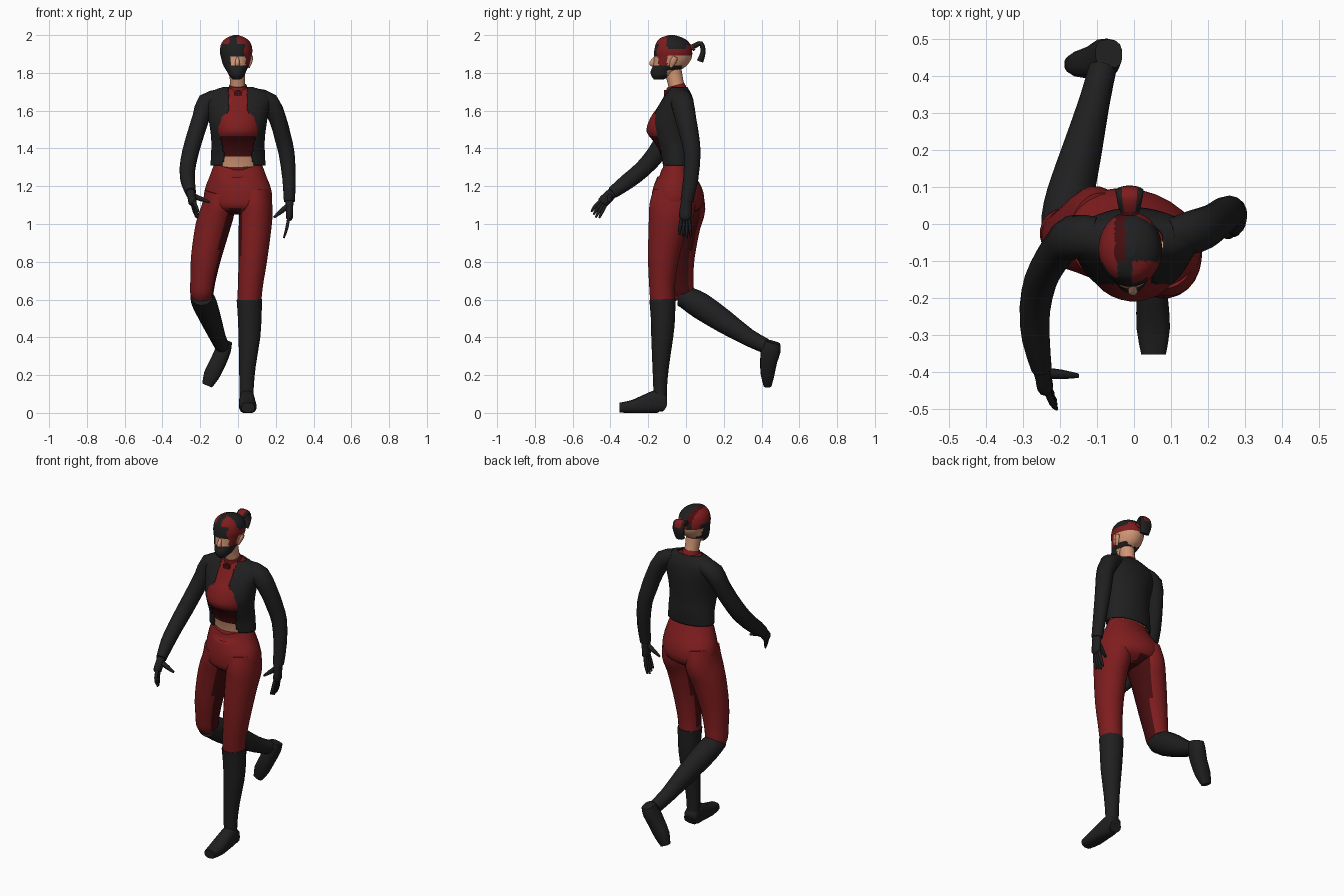
import bpy, bmesh, math
from mathutils import Vector


def mat(name, c):
    m = bpy.data.materials.new(name)
    m.diffuse_color = (*c, 1)
    return m


RED = mat("red cloth", (0.21, 0.012, 0.013))
BLACK = mat("black cloth", (0.014, 0.014, 0.0145))
SKIN = mat("skin", (0.65, 0.31, 0.18))
DARK = mat("dark red", (0.06, 0.004, 0.005))


def spline(pts, k):
    """Catmull-Rom resampling of ring rows, k steps per span."""
    if k == 1:
        return pts
    out = []
    for i in range(len(pts) - 1):
        a, b = pts[max(i - 1, 0)], pts[i]
        c, d = pts[i + 1], pts[min(i + 2, len(pts) - 1)]
        for s in range(k):
            t = s / k
            out.append([0.5 * (2 * q + (r - p) * t + (2 * p - 5 * q + 4 * r - w) * t * t
                               + (3 * q - p - 3 * r + w) * t ** 3) for p, q, r, w in zip(a, b, c, d)])
    return out + [pts[-1]]


def loft(name, pts, mats, n=14, k=2, flat=False, power=1.0, rule=None, drop=None, tweak=None, thick=0):
    """Tube through rows (x, y, z, half width, half depth); flat keeps rings level."""
    rows = spline(pts, k)
    bm = bmesh.new()
    rings = []
    for i, r in enumerate(rows):
        c = Vector(r[:3])
        t = Vector(rows[min(i + 1, len(rows) - 1)][:3]) - Vector(rows[max(i - 1, 0)][:3])
        t = Vector((0, 0, 1)) if flat else t.normalized()
        u = Vector((1, 0, 0))
        u = (u - t * t.dot(u)).normalized()
        v = t.cross(u)
        ring = []
        for j in range(n):
            a = 2 * math.pi * (j + 0.5) / n
            cs, sn = math.cos(a), math.sin(a)
            cs = math.copysign(abs(cs) ** power, cs)
            sn = math.copysign(abs(sn) ** power, sn)
            ring.append(bm.verts.new(c + u * cs * r[3] + v * sn * r[4]))
        rings.append(ring)
    for a, b in zip(rings, rings[1:]):
        for j in range(n):
            bm.faces.new((a[j], a[(j + 1) % n], b[(j + 1) % n], b[j]))
    bm.faces.new(rings[0])
    bm.faces.new(rings[-1])
    bmesh.ops.recalc_face_normals(bm, faces=bm.faces)
    if tweak:
        for v in bm.verts:
            tweak(v.co)
    if drop:
        gone = [f for f in bm.faces if drop(f.calc_center_median()) or len(f.verts) > 4]
        bmesh.ops.delete(bm, geom=gone, context='FACES')
    for f in bm.faces:
        f.smooth = len(f.verts) == 4
        if rule:
            f.material_index = rule(f.calc_center_median())
    me = bpy.data.meshes.new(name)
    bm.to_mesh(me)
    bm.free()
    for m in mats:
        me.materials.append(m)
    ob = bpy.data.objects.new(name, me)
    bpy.context.collection.objects.link(ob)
    if thick:
        s = ob.modifiers.new("thickness", 'SOLIDIFY')
        s.thickness = thick
    return ob


def lerp_table(z, table):
    for (z0, w0), (z1, w1) in zip(table, table[1:]):
        if z <= z1:
            return w0 + (w1 - w0) * (z - z0) / (z1 - z0)
    return table[-1][1]


# torso: bare waist below a short top with a dark lower band
loft("torso", [(0, -.055, 1.25, .10, .06), (0, -.055, 1.32, .115, .069), (0, -.06, 1.38, .117, .08),
               (0, -.07, 1.43, .122, .097), (0, -.087, 1.49, .128, .122), (0, -.077, 1.56, .135, .113),
               (0, -.055, 1.62, .14, .095), (0, -.045, 1.68, .12, .07), (0, -.04, 1.72, .06, .05)],
     [RED, SKIN, DARK], n=32, k=5, flat=True, rule=lambda c: 1 if c.z < 1.355 else (2 if c.z < 1.47 else 0))

# jacket: open front cut away by height
opening = [(1.30, .085), (1.36, .074), (1.45, .095), (1.55, .07), (1.62, .045), (1.73, .055)]
loft("jacket", [(0, -.05, 1.31, .146, .085), (0, -.055, 1.38, .142, .095), (0, -.07, 1.45, .142, .11),
                (0, -.075, 1.52, .15, .118), (0, -.06, 1.60, .163, .105), (0, -.045, 1.66, .174, .083),
                (0, -.04, 1.70, .145, .062), (0, -.04, 1.725, .08, .047)],
     [BLACK], n=96, k=6, flat=True, thick=.008,
     drop=lambda c: c.y < -.06 and abs(c.x) < lerp_table(c.z, opening))

# neck, collar and collar clasp
loft("neck", [(0, -.04, 1.69, .045, .045), (-.003, -.055, 1.75, .04, .042), (-.006, -.075, 1.84, .045, .048)], [SKIN])
loft("collar", [(0, -.045, 1.69, .06, .058), (0, -.052, 1.72, .05, .052), (0, -.056, 1.735, .047, .047)], [RED])
loft("clasp", [(0, -.10, 1.69, .024, .02), (0, -.116, 1.69, .024, .02)], [DARK], k=1, n=8)


# head: patchwork hair, eye mask and mouth mask by position
def head_colour(c):
    x, y, z = c
    if z < 1.84 and (y < -.10 or (z > 1.815 and y < -.02)):
        return 0
    if y < -.10:
        if z < 1.885 and -.038 < x < .04:
            return 2
        if x > .035:
            return 1
        if z < 1.952:
            return 0
        return 0 if -.045 < x < -.005 else 1
    if z < 1.895:
        return 2 if x > -.05 or y > -.04 else 0
    if x < -.052:
        return 1 if z > 1.92 or y > -.02 else 0
    if x < -.025:
        return 3 if z > 1.93 else 0
    if y > .0 and z < 1.95:
        return 1
    return 0 if z > 1.925 else 1


loft("head", [(-.007, -.145, 1.765, .02, .025), (-.007, -.13, 1.785, .04, .054), (-.008, -.112, 1.81, .052, .075),
              (-.01, -.085, 1.84, .068, .09), (-.01, -.07, 1.88, .08, .10), (-.01, -.068, 1.92, .086, .10),
              (-.01, -.07, 1.96, .076, .087), (-.01, -.075, 1.985, .05, .06), (-.01, -.075, 2.0, .012, .015)],
     [BLACK, RED, SKIN, DARK], n=56, k=6, flat=True, rule=head_colour)
loft("nose", [(-.003, -.162, 1.882, .008, .008), (-.003, -.174, 1.862, .011, .014), (-.003, -.18, 1.847, .014, .016),
              (-.003, -.168, 1.84, .01, .008)], [SKIN], n=8)
loft("ear", [(.056, -.08, 1.83, .007, .008), (.067, -.068, 1.86, .009, .018), (.073, -.055, 1.885, .008, .014)],
     [SKIN], n=8)

# hair tail with a red strip, and its band
loft("hair_tail", [(-.012, .02, 1.925, .018, .013), (-.012, .045, 1.943, .03, .014), (-.012, .08, 1.955, .037, .013),
                   (-.012, .09, 1.91, .038, .014), (-.012, .074, 1.86, .03, .018)], [BLACK, RED], n=16, k=3,
     rule=lambda c: int(abs(c.x + .012) < .017 and c.z > 1.93))
loft("hair_band", [(-.012, .028, 1.93, .024, .019), (-.012, .038, 1.938, .026, .019)], [RED], k=1, n=10)


# pelvis: turned slightly, with a waistband that dips in front
def pelvis_shape(co):
    if co.z > 1.27 and co.y < -.06:
        co.z -= .035 * max(0, 1 - abs(co.x) / .11)
    co.y -= .13 * co.x * min(1, max(0, (1.27 - co.z) / .08))


loft("hips", [(0, -.057, 1.05, .06, .07), (0, -.048, 1.085, .16, .125), (0, -.043, 1.13, .182, .138),
              (0, -.045, 1.19, .175, .128), (0, -.05, 1.25, .152, .102), (0, -.057, 1.315, .128, .074)],
     [RED, DARK], n=28, k=3, flat=True, tweak=pelvis_shape,
     rule=lambda c: int(c.z < 1.09 and abs(c.x + .015) < .035))


# trouser legs with a dark inner panel
def inner(side, top_x, low_x, width):
    def rule(c):
        axis = low_x + (top_x - low_x) * (c.z - .6) / .48
        return int(.61 < c.z < 1.09 and -side * (c.x - axis) > width)
    return rule


loft("left_thigh", [(.085, -.065, 1.17, .085, .11), (.094, -.075, 1.08, .09, .122), (.09, -.098, .98, .087, .102),
                    (.079, -.12, .82, .077, .082), (.066, -.127, .68, .067, .069), (.06, -.125, .595, .064, .065)],
     [RED, DARK], n=24, k=3, rule=inner(1, .094, .06, .062))
loft("right_thigh", [(-.09, -.03, 1.17, .085, .115), (-.105, -.022, 1.08, .09, .125), (-.135, -.03, .98, .092, .105),
                     (-.17, -.037, .82, .08, .083), (-.186, -.03, .70, .067, .07), (-.192, -.022, .635, .062, .064),
                     (-.192, -.018, .598, .045, .045)], [RED, DARK], n=24, k=3, rule=inner(-1, -.105, -.192, .045))

# boots
loft("left_boot", [(.06, -.125, .60, .069, .069), (.062, -.122, .50, .064, .064), (.06, -.126, .40, .059, .058),
                   (.05, -.134, .25, .045, .044), (.045, -.137, .13, .039, .036), (.046, -.137, .05, .038, .036)], [BLACK])
loft("right_boot", [(-.192, -.035, .618, .058, .05), (-.188, .01, .605, .064, .062), (-.172, .08, .565, .064, .07),
                    (-.14, .2, .485, .054, .062), (-.107, .33, .40, .042, .046), (-.085, .42, .355, .038, .04)], [BLACK])


def sole(co):
    co.z = max(co.z, 0)
    co.y = min(co.y, -.1)


loft("left_foot", [(.047, -.10, .035, .037, .035), (.047, -.14, .06, .041, .062), (.049, -.20, .05, .043, .053),
                   (.052, -.28, .033, .046, .036), (.053, -.352, .028, .034, .026)], [BLACK], power=.75, tweak=sole)
loft("right_foot", [(-.068, .46, .375, .037, .04), (-.078, .45, .335, .041, .052), (-.105, .437, .27, .043, .045),
                    (-.14, .432, .20, .043, .036), (-.163, .432, .145, .028, .022)], [BLACK], power=.75)

# sleeves
loft("left_sleeve", [(.10, -.035, 1.668, .045, .055), (.166, -.02, 1.643, .052, .06), (.212, .0, 1.55, .046, .055),
                     (.237, .02, 1.46, .045, .05), (.258, .033, 1.37, .043, .044), (.27, .025, 1.24, .036, .04),
                     (.272, .004, 1.12, .03, .034)], [BLACK])
loft("right_sleeve", [(-.10, -.035, 1.668, .045, .055), (-.166, -.035, 1.643, .052, .06), (-.197, -.06, 1.56, .046, .055),
                      (-.226, -.10, 1.47, .045, .052), (-.253, -.155, 1.375, .044, .05), (-.268, -.23, 1.29, .042, .045),
                      (-.265, -.31, 1.225, .038, .042), (-.25, -.39, 1.165, .028, .032)], [BLACK])


# gloves: palm, four fingers fanned along a spread direction, and a thumb
def hand(side, wrist, knuckle, tip, spread, thumb, palm_size):
    w, k, t, s = map(Vector, (wrist, knuckle, tip, spread))
    loft(side + "_palm", [(*w, .024, .028), (*w.lerp(k, .5), *palm_size), (*k, *palm_size),
                          (*k.lerp(t, .12), .012, .018)], [BLACK], n=10)
    for i in range(4):
        f = i - 1.5
        a = k + s * f * .014
        b = t + s * f * .02 + (k - t) * (.08 * abs(f - .5))
        loft(side + "_finger", [(*w.lerp(a, .8), .009, .009), (*(a.lerp(b, .5) + (a - w) * .08), .009, .009),
                                (*b, .005, .005)], [BLACK], n=6)
    m = w.lerp(k, .25)
    th = Vector(thumb)
    loft(side + "_thumb", [(*m, .016, .016), (*m.lerp(th, .55), .013, .013), (*th, .006, .006)], [BLACK], n=6)


hand("left", (.272, .002, 1.125), (.272, -.004, 1.035), (.242, -.005, .925), (0, 1, 0), (.19, -.02, 1.035), (.02, .032))
hand("right", (-.25, -.39, 1.165), (-.24, -.44, 1.115), (-.21, -.485, 1.04), (-.2, .75, -.45), (-.15, -.41, 1.115),
     (.022, .03))
